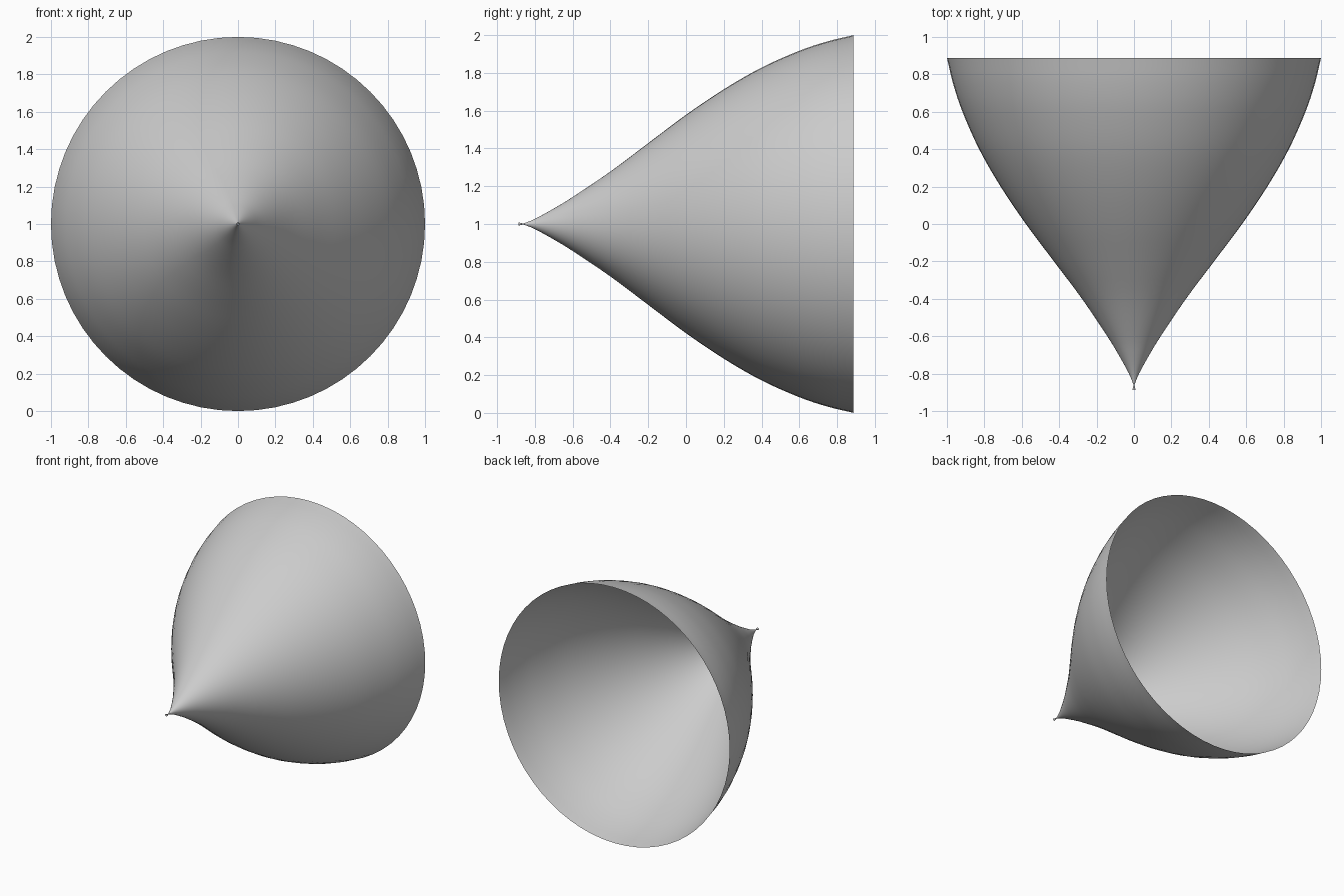
import bpy, bmesh, math
from mathutils import Vector

if "Cube" in bpy.data.objects:
    bpy.data.objects.remove(bpy.data.objects["Cube"])

SIDES, STEPS = 64, 4

# Profile of the bell: (position along y, radius)
profile = [(-0.888, 0.009), (-0.862, 0.002), (-0.80, 0.027), (-0.70, 0.082),
           (-0.60, 0.143), (-0.40, 0.278), (-0.20, 0.428), (0.0, 0.578),
           (0.20, 0.713), (0.40, 0.828), (0.60, 0.917), (0.75, 0.967), (0.888, 1.0)]


def smooth_curve(points, steps):
    """Catmull-Rom curve through the points."""
    p = [Vector(q) for q in points]
    p = [2 * p[0] - p[1]] + p + [2 * p[-1] - p[-2]]
    out = []
    for i in range(1, len(p) - 2):
        a, b, c, d = p[i - 1:i + 3]
        for s in range(steps):
            t = s / steps
            out.append(0.5 * (2 * b + (c - a) * t + (2 * a - 5 * b + 4 * c - d) * t * t
                              + (3 * b - a - 3 * c + d) * t ** 3))
    return out + [p[-2]]


# Narrow neck keeps straight segments, the bell is smoothed
curve = [Vector(profile[0])] + smooth_curve(profile[1:], STEPS)

# Open bell shell, revolved around the y axis at z = 1
bm = bmesh.new()
rings = []
for y, r in curve:
    rings.append([bm.verts.new((r * math.sin(2 * math.pi * k / SIDES), y,
                                1 + r * math.cos(2 * math.pi * k / SIDES)))
                  for k in range(SIDES)])
for a, b in zip(rings, rings[1:]):
    for k in range(SIDES):
        n = (k + 1) % SIDES
        bm.faces.new((a[k], a[n], b[n], b[k])).smooth = True
bm.normal_update()
# Make the normals face away from the axis
mid = bm.faces[:][len(bm.faces) // 2]
centre = mid.calc_center_median()
if mid.normal.dot(Vector((centre.x, 0, centre.z - 1))) < 0:
    bmesh.ops.reverse_faces(bm, faces=bm.faces[:])

mesh = bpy.data.meshes.new("bell_shell")
bm.to_mesh(mesh)
bm.free()
bpy.context.collection.objects.link(bpy.data.objects.new("bell_shell", mesh))
